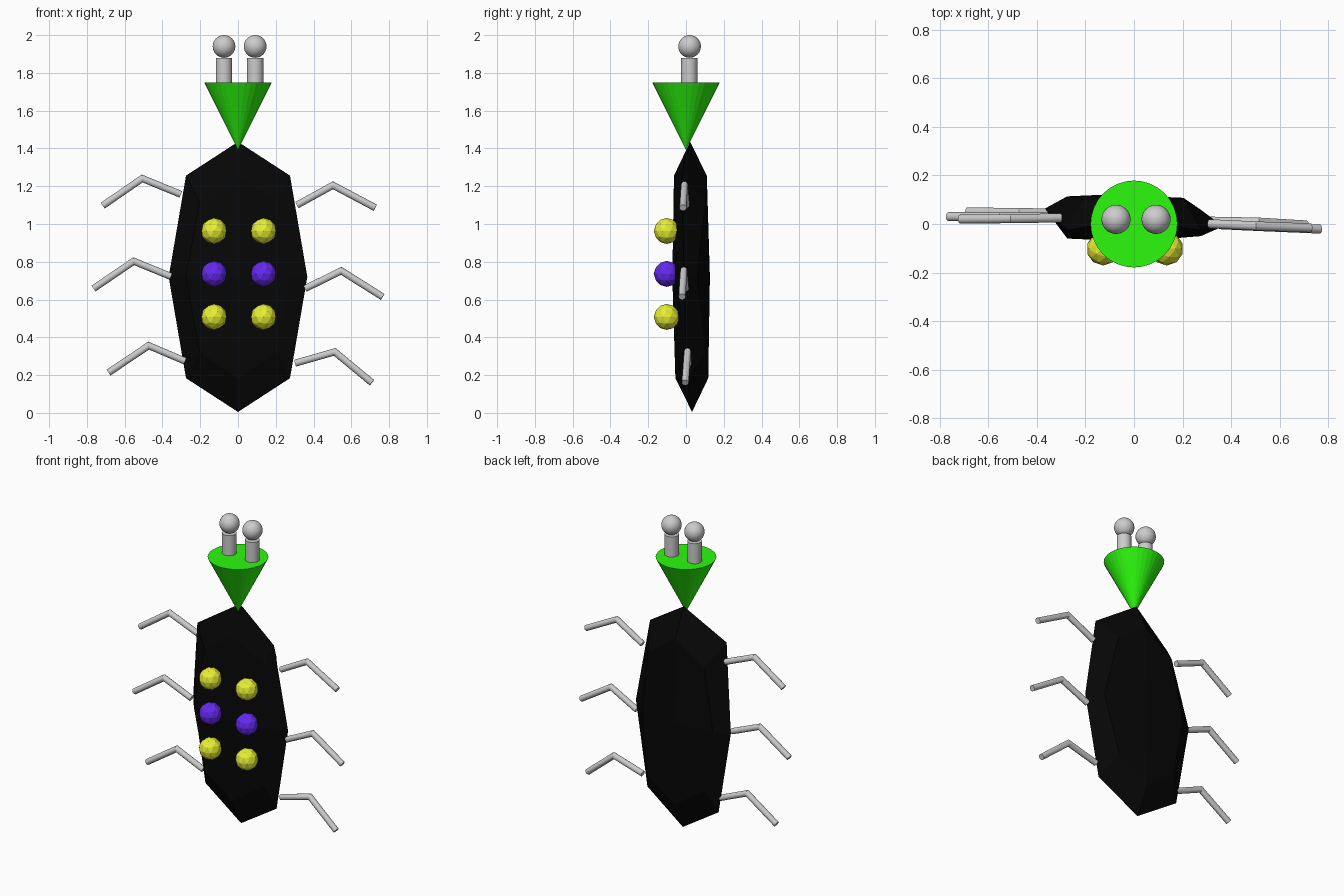
import bpy, bmesh, math
from mathutils import Vector

if "Cube" in bpy.data.objects:
    bpy.data.objects.remove(bpy.data.objects["Cube"])


def material(name, rgb):
    m = bpy.data.materials.new(name)
    m.diffuse_color = (*rgb, 1)
    m.use_nodes = True
    m.node_tree.nodes["Principled BSDF"].inputs["Base Color"].default_value = m.diffuse_color
    return m


BLACK = material("black", (0.002, 0.002, 0.002))
GREEN = material("green", (0.025, 0.95, 0.004))
YELLOW = material("yellow", (0.8, 0.87, 0.035))
PURPLE = material("purple", (0.13, 0.022, 0.88))


def finish(name, mat=None, smooth=False):
    ob = bpy.context.object
    ob.name = name
    if mat:
        ob.data.materials.append(mat)
    if smooth:
        bpy.ops.object.shade_smooth_by_angle()
    return ob


def from_bmesh(name, bm):
    me = bpy.data.meshes.new(name)
    bmesh.ops.recalc_face_normals(bm, faces=bm.faces)
    bm.to_mesh(me)
    bm.free()
    ob = bpy.data.objects.new(name, me)
    bpy.context.collection.objects.link(ob)
    bpy.ops.object.select_all(action='DESELECT')
    ob.select_set(True)
    bpy.context.view_layer.objects.active = ob
    return ob


# Body: faceted, once-rounded box, flattened and slightly skewed
bm = bmesh.new()
bmesh.ops.create_cube(bm, size=2)
bmesh.ops.subdivide_edges(bm, edges=bm.edges[:], cuts=1, use_grid_fill=True)
ROUND = {1: 1.0, 2: 0.75, 3: 5 / 9}       # face centre, edge, corner
DEPTH = {1: 0.0995, 2: 0.087, 3: 0.078}
SHIFT = {(-1, 0, 1): -0.075, (1, 0, 1): -0.02, (1, 1, 0): -0.055,  # uneven corners
         (1, -1, 0): 0.01, (1, -1, 1): 0.03, (1, -1, -1): 0.03}
for v in bm.verts:
    key = tuple(round(c) for c in v.co)
    n = sum(map(abs, key))
    x, z = key[0] * ROUND[n] * 0.367, key[2] * ROUND[n] * 0.715
    y = 0.027 + key[1] * DEPTH[n] - 0.007 * z + SHIFT.get(key, 0)
    if key[1] == 0:
        y -= 0.1 * x
    v.co = (x, y, z + 0.72)
from_bmesh("body", bm)
finish("body", BLACK)

# Head: upside-down cone
bpy.ops.mesh.primitive_cone_add(vertices=32, radius1=0, radius2=0.179, depth=0.357,
                                location=(0, 0, 1.571))
finish("head", GREEN)

# Eye stalks and eyes
for side, x in (("left", -0.074), ("right", 0.091)):
    bpy.ops.mesh.primitive_cylinder_add(vertices=32, radius=0.043, depth=0.15,
                                        location=(x, 0.017, 1.805))
    finish(side + "_eye_stalk", smooth=True)
    bpy.ops.mesh.primitive_uv_sphere_add(segments=32, ring_count=16, radius=0.06,
                                         location=(x, 0.019, 1.94))
    finish(side + "_eye", smooth=True)

# Belly buttons: two columns of faceted balls
for row, (z, mat) in enumerate(((0.963, YELLOW), (0.736, PURPLE), (0.508, YELLOW))):
    for side, x in (("left", -0.127), ("right", 0.135)):
        bpy.ops.mesh.primitive_ico_sphere_add(subdivisions=2, radius=0.069,
                                              location=(x, -0.102, z))
        finish(f"{side}_button_{row + 1}", mat)


def leg(name, points, r=0.0185, sides=16):
    """Bent tube with a mitred knee."""
    p = [Vector(q) for q in points]
    d = [(p[1] - p[0]).normalized(), (p[2] - p[1]).normalized()]
    bm = bmesh.new()
    rings = []
    for q, t, k in zip(p, (d[0], (d[0] + d[1]).normalized(), d[1]),
                       (1, 1 / math.cos(d[0].angle(d[1]) / 2), 1)):
        w = Vector((0, 1, 0))
        u = t.cross(w).normalized()
        w = u.cross(t).normalized()
        rings.append([bm.verts.new(q + u * (r * k * math.cos(a)) + w * (r * math.sin(a)))
                      for a in (2 * math.pi * i / sides for i in range(sides))])
    for a, b in zip(rings, rings[1:]):
        for i in range(sides):
            j = (i + 1) % sides
            bm.faces.new((a[i], a[j], b[j], b[i]))
    bm.faces.new(rings[0])
    bm.faces.new(rings[-1])
    from_bmesh(name, bm)
    finish(name, smooth=True)


# Legs: root, knee, foot
leg("left_top_leg", ((-0.303, 0.025, 1.157), (-0.507, 0.022, 1.241), (-0.716, 0.02, 1.097)))
leg("left_middle_leg", ((-0.355, 0.03, 0.722), (-0.552, 0.03, 0.803), (-0.765, 0.03, 0.658)))
leg("left_bottom_leg", ((-0.28, 0.045, 0.274), (-0.473, 0.047, 0.356), (-0.686, 0.05, 0.213)))
leg("right_top_leg", ((0.312, 0.001, 1.1), (0.503, -0.008, 1.205), (0.727, -0.016, 1.086)))
leg("right_middle_leg", ((0.355, -0.003, 0.658), (0.547, -0.012, 0.752), (0.766, -0.021, 0.614)))
leg("right_bottom_leg", ((0.302, 0.012, 0.263), (0.512, 0.008, 0.323), (0.709, -0.004, 0.16)))
